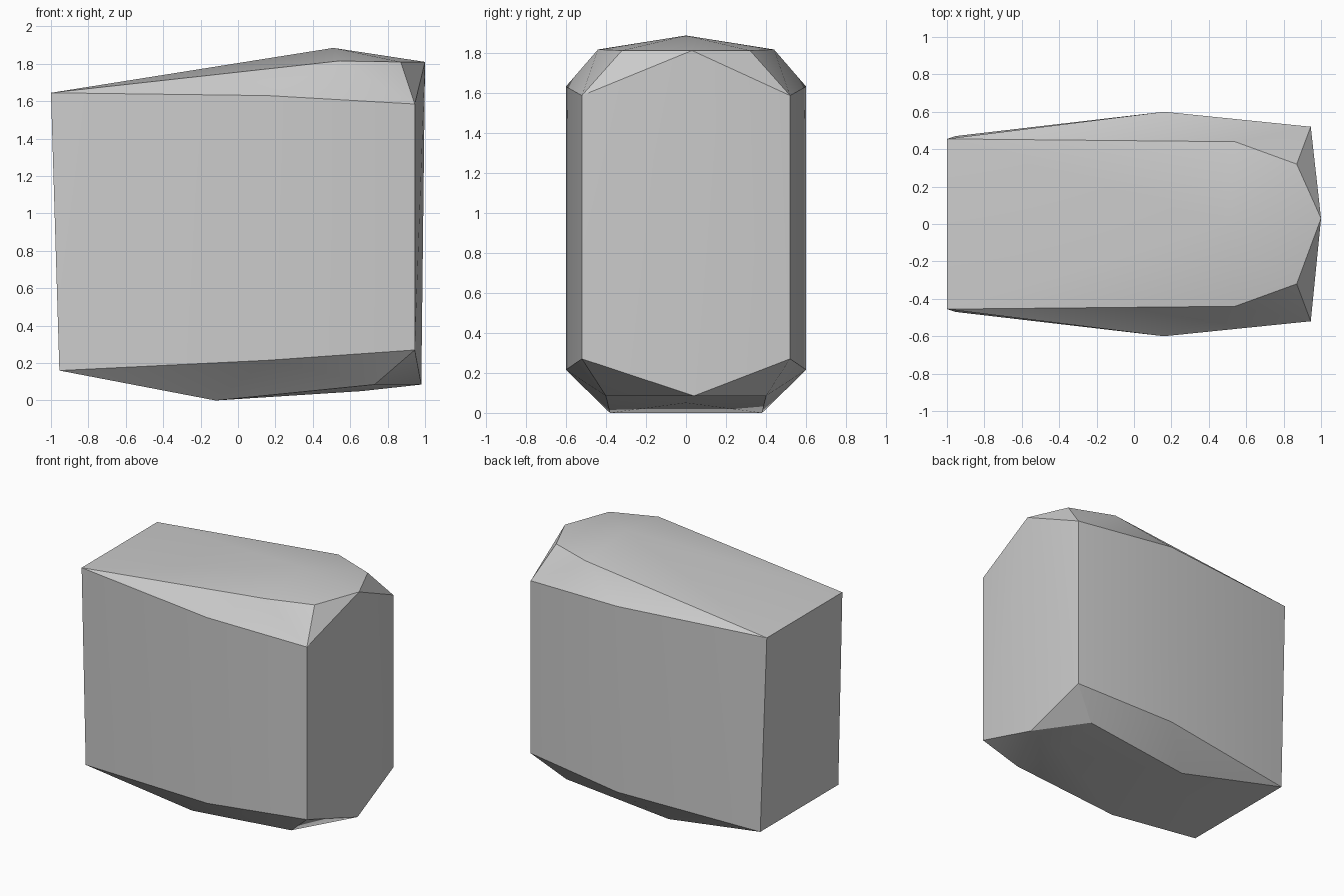
import bpy, bmesh, math

cube = bpy.data.objects.get("Cube")
if cube:
    bpy.data.objects.remove(cube, do_unlink=True)


def make_material(name, colour):
    mat = bpy.data.materials.new(name)
    mat.use_nodes = True
    mat.diffuse_color = colour
    mat.node_tree.nodes["Principled BSDF"].inputs["Base Color"].default_value = colour
    return mat


def faceted_block(name, paired, central, mat):
    """Convex faceted solid from mirrored corner pairs and centre line points."""
    bm = bmesh.new()
    for x, y, z in paired:
        for side in (-1, 1):
            bm.verts.new((x, side * y, z))
    for p in central:
        bm.verts.new(p)
    bmesh.ops.convex_hull(bm, input=bm.verts)
    bmesh.ops.recalc_face_normals(bm, faces=bm.faces)
    mesh = bpy.data.meshes.new(name)
    bm.to_mesh(mesh)
    bm.free()
    obj = bpy.data.objects.new(name, mesh)
    bpy.context.collection.objects.link(obj)
    mesh.materials.append(mat)
    bpy.ops.object.select_all(action="DESELECT")
    obj.select_set(True)
    bpy.context.view_layer.objects.active = obj
    bpy.ops.object.shade_smooth_by_angle(angle=math.radians(30))
    return obj


grey = make_material("light grey", (0.6, 0.6, 0.6, 1))

corner_pairs = [
    # flat end
    (-1.0, 0.455, 1.645), (-0.955, 0.47, 0.16),
    # widest part of the sides
    (0.16, 0.6, 1.63), (0.16, 0.6, 0.215),
    # blunt end
    (0.945, 0.52, 1.585), (0.945, 0.52, 0.27),
    # crown bevel
    (0.54, 0.44, 1.815), (0.87, 0.32, 1.81),
    # underside bevel
    (-0.12, 0.38, 0.0), (0.73, 0.4, 0.085),
]
# crown ridge, blunt end tip, underside
centre_points = [(0.51, 0, 1.885), (1.0, 0.03, 1.81), (0.98, 0.04, 0.085), (0.66, 0, 0.05)]

faceted_block("faceted_block", corner_pairs, centre_points, grey)
